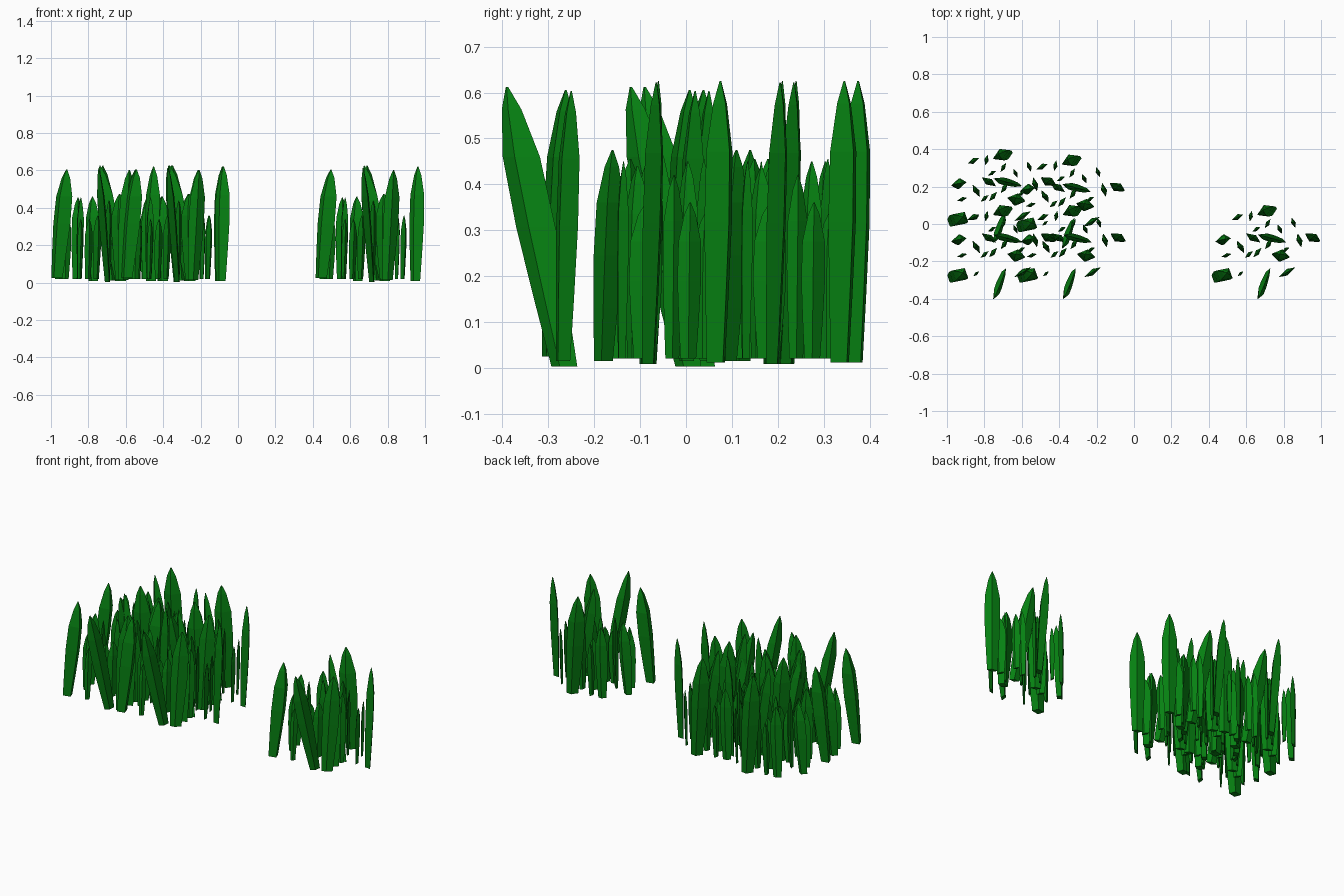
import bpy, bmesh
from math import sin, cos, radians
from mathutils import Vector

green = bpy.data.materials.new("grass_green")
green.diffuse_color = (0.002, 0.22, 0.006, 1)

# blade silhouette: (fraction of height, fraction of width)
PROFILE = [(0, .66), (.25, .85), (.5, 1), (.75, .95), (.92, .5), (1, .06)]


def add_blade(bm, x, y, tx, ty, z0, z1, width, thick, angle):
    """Closed folded leaf from base (x, y, z0) to tip (tx, ty, z1)."""
    a = radians(angle)
    side = Vector((cos(a), sin(a), 0))
    out = Vector((-sin(a), cos(a), 0))
    rings = []
    for t, w in PROFILE:
        c = Vector((x + (tx - x) * t, y + (ty - y) * t, z0 + (z1 - z0) * t))
        h, d = side * width * w / 2, out * thick * w / 2
        rings.append([bm.verts.new(p) for p in
                      (c - h, c - d - h * .15, c + h, c + d + h * .15)])
    for lo, hi in zip(rings, rings[1:]):
        for i in range(4):
            j = (i + 1) % 4
            bm.faces.new((lo[i], lo[j], hi[j], hi[i]))
    bm.faces.new(rings[0][::-1])
    bm.faces.new(rings[-1])


# tall blades: base x, y, tip x, y, bottom, top, width, thickness, angle
TALL = [
    (.445, -.29, .497, -.262, .025, .605, .1, .085, -25),
    (.46, -.09, .49, -.08, .02, .46, .075, .055, 10),
    (.715, -.265, .668, -.39, .003, .612, .095, .04, 64),
    (.785, -.09, .675, -.06, .008, .625, .09, .04, -15),
    (.735, .065, .69, .075, .012, .625, .1, .06, 28),
    (.79, -.18, .78, -.16, .015, .475, .095, .065, -8),
    (.80, -.268, .832, -.25, .015, .603, .095, .03, 30),
    (.948, -.082, .962, -.065, .008, .622, .088, .045, -28),
    (.64, -.08, .635, -.07, .008, .46, .09, .04, -32),
]
# short blades: x, y, top, width, angle
SHORT = [
    (.49, -.17, .37, .055, 15), (.55, .035, .455, .07, 25),
    (.565, -.125, .455, .075, -60), (.565, -.268, .34, .04, 40),
    (.62, .04, .34, .055, 80), (.61, -.165, .34, .055, 40),
    (.655, -.155, .36, .065, 50), (.65, -.03, .34, .05, 30),
    (.71, .0, .45, .055, 60), (.775, -.03, .42, .05, -65),
    (.848, .005, .36, .055, -70), (.88, -.09, .36, .075, -75),
    (.715, -.11, .44, .065, 55), (.805, -.14, .45, .05, 30),
]

bm = bmesh.new()
for b in TALL:
    add_blade(bm, *b)
for x, y, top, w, ang in SHORT:
    add_blade(bm, x, y, x + .008, y + .004, .02, top, w, w * .4, ang)
bmesh.ops.recalc_face_normals(bm, faces=bm.faces)
mesh = bpy.data.meshes.new("grass_clump")
bm.to_mesh(mesh)
bm.free()
mesh.materials.append(green)

# the same clump repeated: one alone, four overlapping in a patch
for dx, dy in [(0, 0), (-1.04, 0), (-1.413, 0), (-1.045, .27), (-1.413, .30)]:
    clump = bpy.data.objects.new("grass_clump", mesh)
    clump.location = (dx, dy, 0)
    bpy.context.collection.objects.link(clump)
